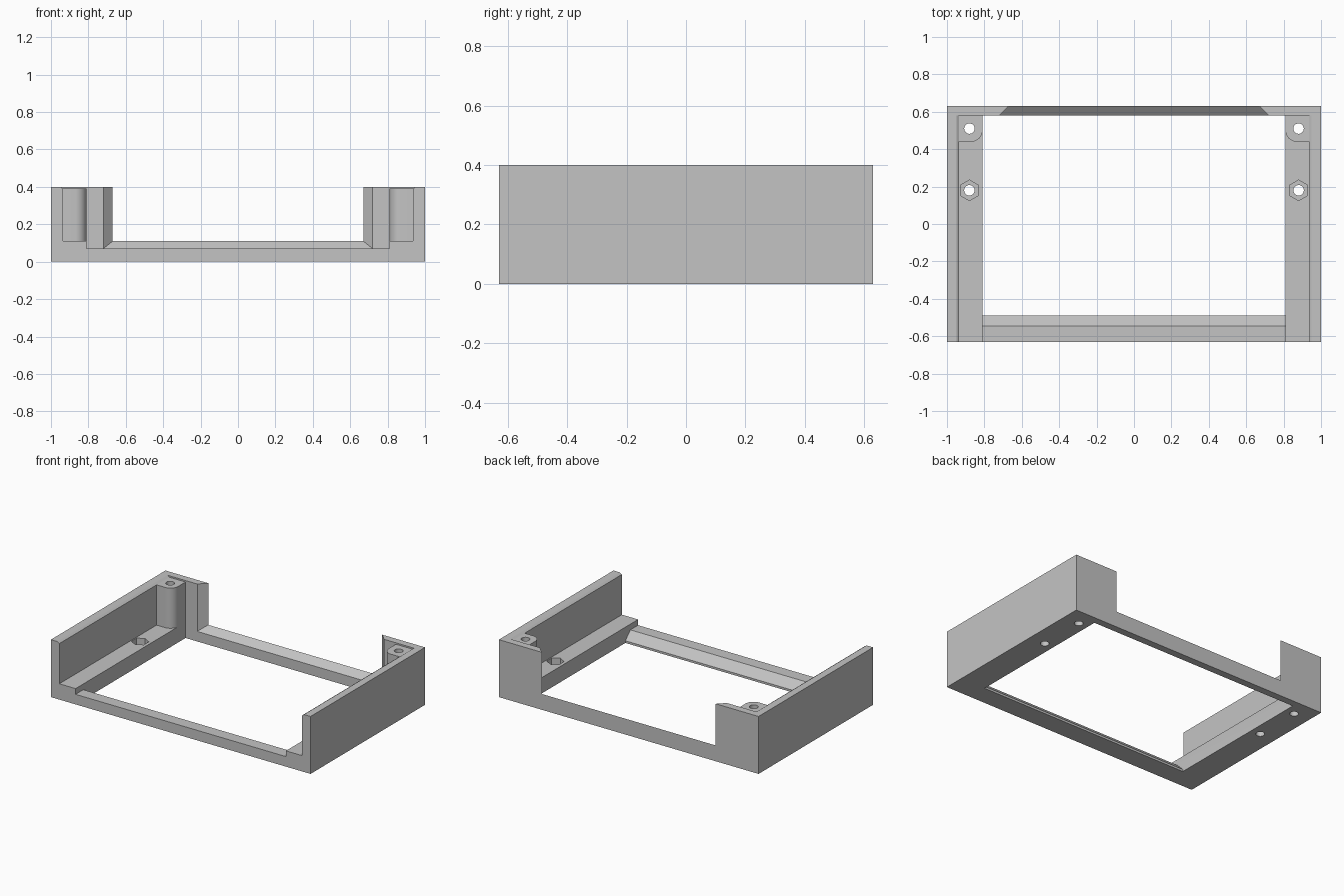
import bpy, bmesh, math
from mathutils import Vector

if "Cube" in bpy.data.objects:
    bpy.data.objects.remove(bpy.data.objects["Cube"])

grey = bpy.data.materials.new("plain grey")
grey.use_nodes = True
colour = (0.55, 0.55, 0.55, 1)
grey.diffuse_color = colour
grey.node_tree.nodes["Principled BSDF"].inputs["Base Color"].default_value = colour


def loft(name, start, end):
    """Closed solid between two matching outlines."""
    bm = bmesh.new()
    a = [bm.verts.new(p) for p in start]
    b = [bm.verts.new(p) for p in end]
    bm.faces.new(a)
    bm.faces.new(b[::-1])
    for i in range(len(a)):
        j = (i + 1) % len(a)
        bm.faces.new((a[i], b[i], b[j], a[j]))
    bmesh.ops.recalc_face_normals(bm, faces=bm.faces)
    mesh = bpy.data.meshes.new(name)
    bm.to_mesh(mesh)
    bm.free()
    mesh.materials.append(grey)
    obj = bpy.data.objects.new(name, mesh)
    bpy.context.collection.objects.link(obj)
    return obj


def prism(name, outline, z0, z1):
    return loft(name, [(x, y, z0) for x, y in outline], [(x, y, z1) for x, y in outline])


def ngon(cx, cy, r, n):
    turns = [math.tau * i / n + math.pi / 2 for i in range(n)]
    return [(cx + r * math.cos(t), cy + r * math.sin(t)) for t in turns]


W, D, H = 1.0, 0.63, 0.40
IN_X, BACK_Y, LEDGE = 0.81, 0.58, 0.11
WALL_X, POST_TOP = 0.935, 0.39


def back_outline(y, half, sill):
    return [(-W, y, 0), (W, y, 0), (W, y, H), (half, y, H),
            (half, y, sill), (-half, y, sill), (-half, y, H), (-W, y, H)]


# Back wall with a bevelled opening
frame = loft("frame", back_outline(BACK_Y, 0.72, 0.07), back_outline(D, 0.67, LEDGE))

# Front bar with a sloping inner edge
bar = [(-D, 0), (-D, 0.07), (-0.545, 0.07), (-0.49, 0.015), (-0.49, 0)]
parts = [loft("front_bar", [(-IN_X, y, z) for y, z in bar], [(IN_X, y, z) for y, z in bar])]
cutters = []

for s in (-1, 1):
    # Side wall and ledge, bevelled at the top inner edge
    side = [(W, 0), (W, H), (0.95, H), (WALL_X, POST_TOP),
            (WALL_X, LEDGE), (IN_X, LEDGE), (IN_X, 0)]
    parts.append(loft("side_wall", [(s * x, -D, z) for x, z in side],
                      [(s * x, BACK_Y, z) for x, z in side]))
    # Screw post with one rounded corner
    arc = [math.pi + i * math.pi / 20 for i in range(11)]
    post = [(WALL_X, BACK_Y), (IN_X, BACK_Y)]
    post += [(0.87 + 0.06 * math.cos(t), 0.50 + 0.06 * math.sin(t)) for t in arc]
    post += [(WALL_X, 0.44)]
    parts.append(prism("post", [(s * x, y) for x, y in post], LEDGE, POST_TOP))
    # Screw holes and hexagonal nut pocket
    for y in (0.51, 0.18):
        cutters.append(prism("screw_hole", ngon(s * 0.88, y, 0.028, 24), -0.1, 0.5))
    cutters.append(prism("nut_pocket", ngon(s * 0.88, 0.18, 0.055, 6), 0.06, 0.2))

# Fuse the parts and cut the holes
for tools, operation in ((parts, 'UNION'), (cutters, 'DIFFERENCE')):
    for tool in tools:
        tool.hide_render = True
        mod = frame.modifiers.new(tool.name, 'BOOLEAN')
        mod.operation = operation
        mod.solver = 'EXACT'
        mod.object = tool
bpy.context.view_layer.update()
mesh = bpy.data.meshes.new_from_object(frame.evaluated_get(bpy.context.evaluated_depsgraph_get()))
frame.modifiers.clear()
frame.data = mesh
for tool in parts + cutters:
    bpy.data.objects.remove(tool)

# Merge seams between flush faces
bm = bmesh.new()
bm.from_mesh(mesh)
bmesh.ops.remove_doubles(bm, verts=bm.verts, dist=0.0001)
bmesh.ops.dissolve_limit(bm, angle_limit=0.01, verts=bm.verts, edges=bm.edges)
bm.to_mesh(mesh)
bm.free()

bpy.ops.object.select_all(action='DESELECT')
frame.select_set(True)
bpy.context.view_layer.objects.active = frame
bpy.ops.object.shade_smooth_by_angle(angle=math.radians(30))
